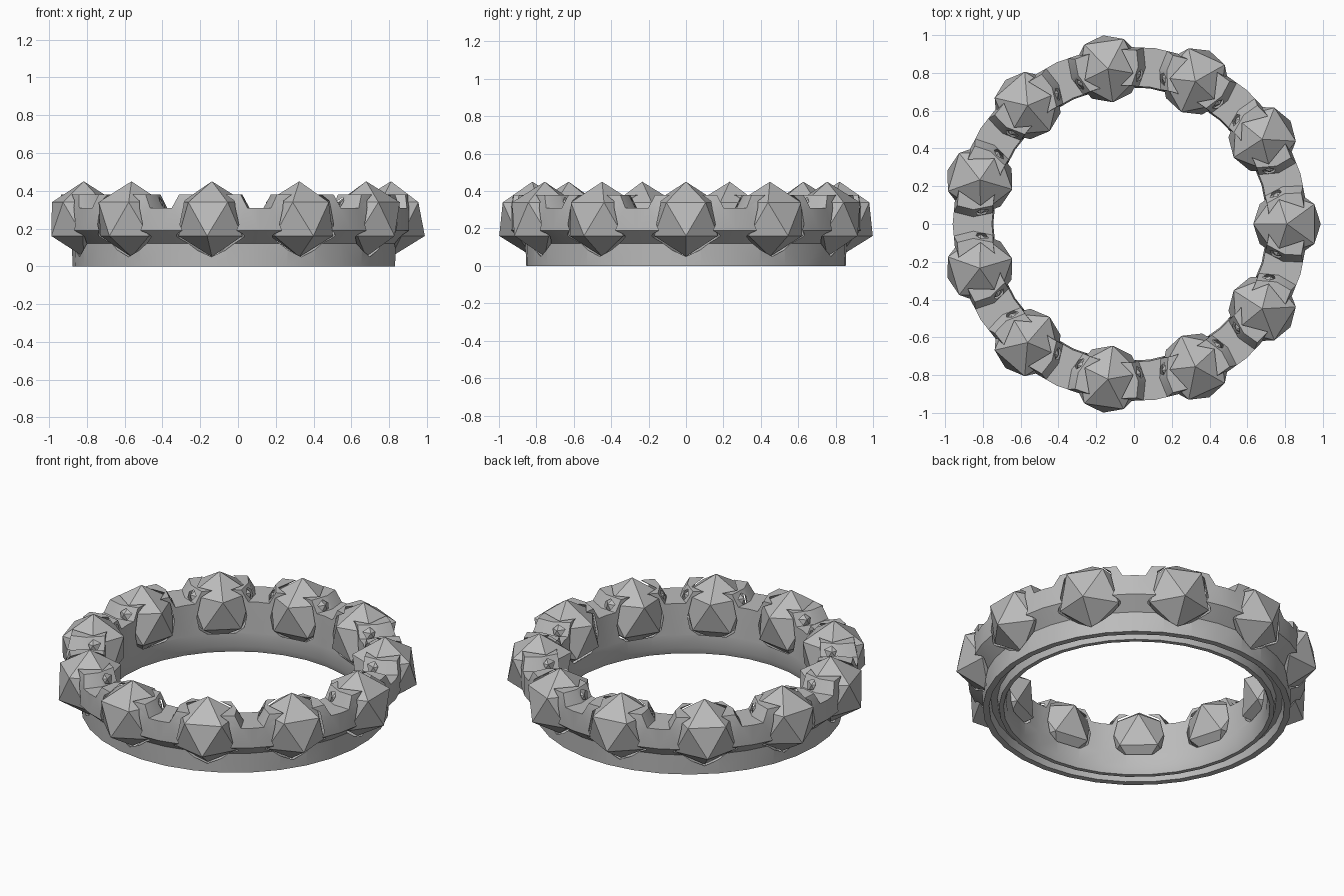
import bpy, bmesh, math
from mathutils import Matrix, Vector

cube = bpy.data.objects.get("Cube")
if cube:
    bpy.data.objects.remove(cube, do_unlink=True)

COUNT = 11
STEP = 2 * math.pi / COUNT
RADIUS, GEM_Z, GEM_SIZE = 0.83, 0.25, 0.2
CENTRE = Matrix.Translation((-0.02, 0, 0))

grey = bpy.data.materials.new("plain grey")
grey.use_nodes = True
grey.diffuse_color = (0.5, 0.5, 0.5, 1)
grey.node_tree.nodes["Principled BSDF"].inputs["Base Color"].default_value = (0.5, 0.5, 0.5, 1)


def make_object(name, bm):
    bmesh.ops.recalc_face_normals(bm, faces=bm.faces[:])
    mesh = bpy.data.meshes.new(name)
    bm.to_mesh(mesh)
    bm.free()
    mesh.materials.append(grey)
    obj = bpy.data.objects.new(name, mesh)
    bpy.context.collection.objects.link(obj)
    return obj


def turn(angle):
    return CENTRE @ Matrix.Rotation(angle, 4, "Z")


def add_gem(bm, index, size):
    place = turn(index * STEP) @ Matrix.Translation((RADIUS, 0, GEM_Z))
    bmesh.ops.create_icosphere(bm, subdivisions=1, radius=size,
                               matrix=place @ Matrix.Rotation(math.pi, 4, "Z"))


def add_channel(bm, index):
    # Flared trough, pinched at the middle of the band
    place = turn((index + 0.5) * STEP)
    rings = []
    for r, half in ((0.65, 0.075), (RADIUS, 0.038), (1.02, 0.085)):
        section = ((-half, 0.31), (half, 0.31), (half + 0.06, 0.42), (-half - 0.06, 0.42))
        rings.append([bm.verts.new(place @ Vector((r, y, z))) for y, z in section])
    for a, b in zip(rings, rings[1:]):
        for i in range(4):
            j = (i + 1) % 4
            bm.faces.new((a[i], a[j], b[j], b[i]))
    bm.faces.new(rings[0])
    bm.faces.new(rings[-1])


def cut(target, name, add_part, *args):
    bm = bmesh.new()
    for i in range(COUNT):
        add_part(bm, i, *args)
    cutter = make_object(name, bm)
    cutter.hide_render = True
    mod = target.modifiers.new(name, "BOOLEAN")
    mod.operation = "DIFFERENCE"
    mod.solver = "EXACT"
    mod.object = cutter
    bpy.context.view_layer.objects.active = target
    bpy.ops.object.modifier_apply(modifier=mod.name)
    bpy.data.objects.remove(cutter, do_unlink=True)


# Band: closed profile turned about the axis, with a groove underneath
profile = [(0.855, 0), (0.86, 0.12), (0.94, 0.19), (0.94, 0.31), (0.925, 0.38),
           (0.735, 0.38), (0.725, 0.12), (0.725, 0.04), (0.74, 0), (0.765, 0),
           (0.775, 0.05), (0.81, 0.05), (0.82, 0)]
SIDES = COUNT * 3
bm = bmesh.new()
loops = [[bm.verts.new(turn((s + 0.5) * 2 * math.pi / SIDES) @ Vector((r, 0, z)))
          for r, z in profile] for s in range(SIDES)]
for s in range(SIDES):
    a, b = loops[s], loops[(s + 1) % SIDES]
    for i in range(len(profile)):
        j = (i + 1) % len(profile)
        bm.faces.new((a[i], a[j], b[j], b[i]))
band = make_object("band", bm)

# Gem sockets, then the troughs that leave paired claws
cut(band, "socket_cutter", add_gem, GEM_SIZE * 1.07)
cut(band, "trough_cutter", add_channel)
bpy.ops.object.select_all(action="DESELECT")
band.select_set(True)
bpy.context.view_layer.objects.active = band
bpy.ops.object.shade_smooth_by_angle(angle=math.radians(25))

# Faceted gems
for i in range(COUNT):
    bm = bmesh.new()
    add_gem(bm, i, GEM_SIZE)
    make_object(f"gem_{i + 1}", bm)
